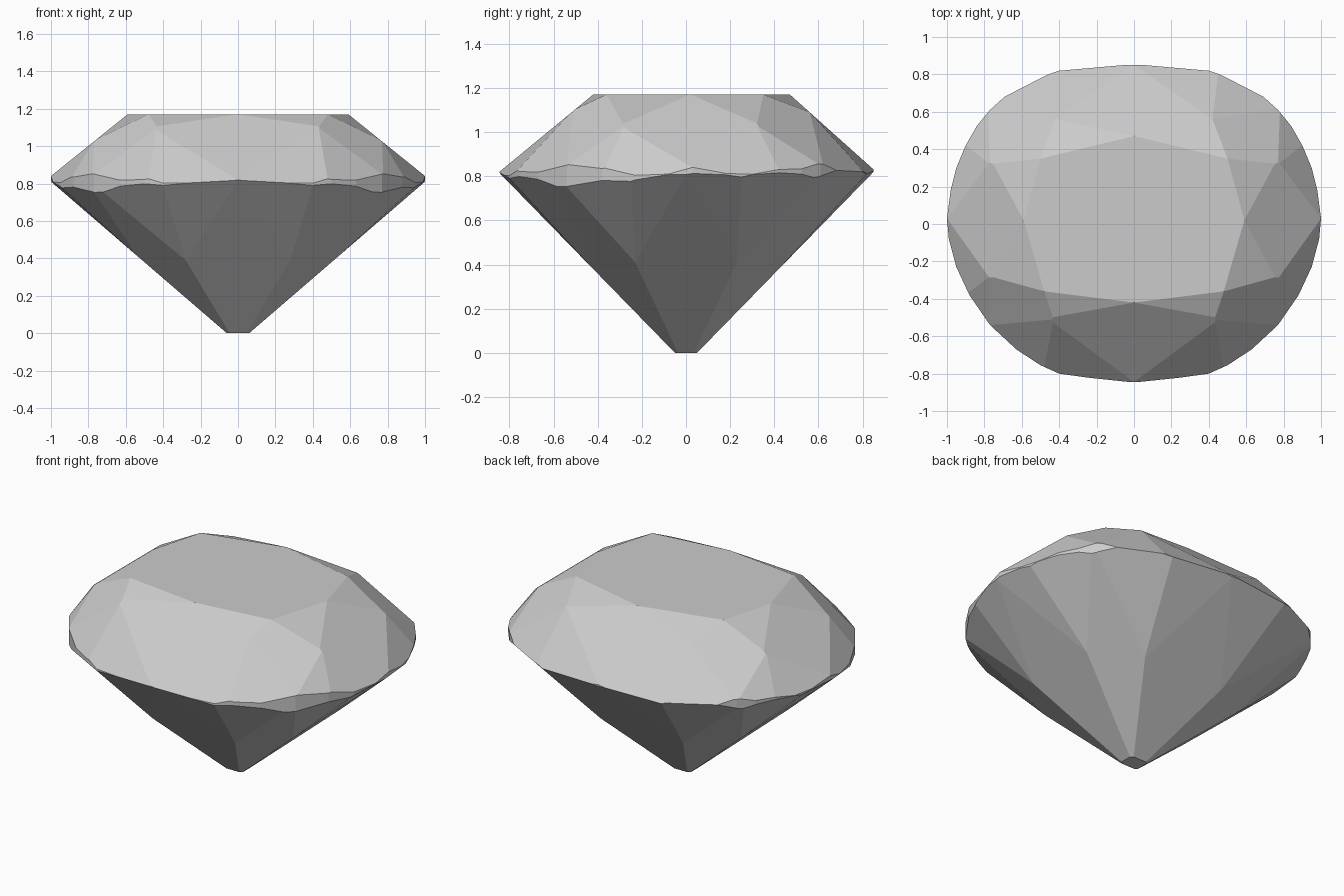
import bpy
import bmesh
from mathutils import Vector

if "Cube" in bpy.data.objects:
    bpy.data.objects.remove(bpy.data.objects["Cube"], do_unlink=True)

HEIGHT = 1.17
INSIDE = Vector((0, 0, 0.8))
X_AXIS = Vector((1, 0, 0))
Y_AXIS = Vector((0, 1, 0))

bm = bmesh.new()
bmesh.ops.create_cube(bm, size=4)


def slice_off(point, normal):
    """Grind one flat facet, keeping the side that holds the stone's middle."""
    normal = normal.normalized()
    if normal.dot(INSIDE - point) > 0:
        normal = -normal
    geometry = bm.verts[:] + bm.edges[:] + bm.faces[:]
    bmesh.ops.bisect_plane(bm, geom=geometry, dist=0.0001, plane_co=point,
                           plane_no=normal, clear_outer=True)
    open_edges = [edge for edge in bm.edges if edge.is_boundary]
    if open_edges:
        bmesh.ops.holes_fill(bm, edges=open_edges, sides=0)


def facet(a, b, c):
    slice_off(a, (b - a).cross(c - a))


def mirrored_facet(*corners, both_ends=False):
    """Repeat a facet left and right, and front and back if asked."""
    for sx in (1, -1):
        for sy in ((1, -1) if both_ends else (1,)):
            facet(*[Vector((p.x * sx, p.y * sy, p.z)) for p in corners])


# Flat table on top and small flat culet below
slice_off(Vector((0, 0, HEIGHT)), Vector((0, 0, 1)))
slice_off(Vector((0, 0, 0)), Vector((0, 0, -1)))

# Girdle: cushion outline, walked from the back round to the front
outline = [(0.14, 0.85), (0.4, 0.82), (0.53, 0.775), (0.67, 0.7),
           (0.77, 0.61), (0.84, 0.525), (0.9, 0.42), (0.95, 0.3),
           (0.98, 0.18), (1, 0.03), (0.99, -0.08), (0.95, -0.23),
           (0.88, -0.38), (0.77, -0.54), (0.63, -0.67), (0.5, -0.755),
           (0.4, -0.8), (0.08, -0.845)]
slice_off(Vector((0, 0.85, 0)), Y_AXIS)
slice_off(Vector((0, -0.845, 0)), Y_AXIS)
for start, end in zip(outline, outline[1:]):
    a = Vector((*start, 0))
    b = Vector((*end, 0))
    mirrored_facet(a, b, a + Vector((0, 0, 1)))

# Crown: side main facets
table_side = Vector((0.59, 0.02, HEIGHT))
side_tip = Vector((1, 0.03, 0.84))
mirrored_facet(table_side, side_tip, side_tip + Y_AXIS)


def crown_end(table_mid, table_corner, end_star, side_star, mid_tip,
              end_joint, corner_tip, side_joint):
    """Cut the crown facets of the front or the back half."""
    facet(table_mid, mid_tip, mid_tip + X_AXIS)
    # Star facets next to the table
    mirrored_facet(table_mid, table_corner, end_star)
    mirrored_facet(table_corner, table_side, side_star)
    # Corner main facet
    mirrored_facet(table_corner, end_star, side_star)
    # Upper girdle facets
    mirrored_facet(end_star, mid_tip, end_joint)
    mirrored_facet(end_star, end_joint, corner_tip)
    mirrored_facet(side_star, corner_tip, side_joint)
    mirrored_facet(side_star, side_joint, side_tip)


crown_end(table_mid=Vector((0, -0.42, HEIGHT)),
          table_corner=Vector((0.48, -0.36, HEIGHT)),
          end_star=Vector((0.43, -0.51, 1.1)),
          side_star=Vector((0.77, -0.28, 1.03)),
          mid_tip=Vector((0, -0.845, 0.82)),
          end_joint=Vector((0.48, -0.765, 0.825)),
          corner_tip=Vector((0.77, -0.53, 0.86)),
          side_joint=Vector((0.89, -0.37, 0.83)))
crown_end(table_mid=Vector((0, 0.47, HEIGHT)),
          table_corner=Vector((0.5, 0.35, HEIGHT)),
          end_star=Vector((0.42, 0.56, 1.09)),
          side_star=Vector((0.77, 0.32, 1.03)),
          mid_tip=Vector((0, 0.85, 0.83)),
          end_joint=Vector((0.45, 0.8, 0.825)),
          corner_tip=Vector((0.77, 0.61, 0.86)),
          side_joint=Vector((0.9, 0.42, 0.83)))

# Pavilion: main facets running down to the culet
end_tip = Vector((0, -0.845, 0.815))
end_break = Vector((0.28, -0.43, 0.39))
side_low_tip = Vector((1, 0, 0.81))
side_break = Vector((0.536, -0.23, 0.41))
low_corner = Vector((0.75, -0.56, 0.745))
for sign in (1, -1):
    tip = Vector((0, end_tip.y * sign, end_tip.z))
    facet(tip, Vector((0, -0.05 * sign, 0)), tip + X_AXIS)
mirrored_facet(side_low_tip, Vector((0.06, 0, 0)), side_low_tip + Y_AXIS)
mirrored_facet(end_break, side_break, Vector((0.05, -0.045, 0)), both_ends=True)

# Pavilion: lower girdle facets
end_low_joint = Vector((0.4, -0.8, 0.79))
side_low_joint = Vector((0.95, -0.25, 0.785))
mirrored_facet(end_tip, end_break, end_low_joint, both_ends=True)
mirrored_facet(end_break, end_low_joint, low_corner, both_ends=True)
mirrored_facet(side_break, low_corner, side_low_joint, both_ends=True)
mirrored_facet(side_break, side_low_joint, side_low_tip, both_ends=True)

# Finished stone with flat facets
bmesh.ops.recalc_face_normals(bm, faces=bm.faces[:])
mesh = bpy.data.meshes.new("cut_gemstone")
bm.to_mesh(mesh)
bm.free()
gem = bpy.data.objects.new("cut_gemstone", mesh)
bpy.context.collection.objects.link(gem)

# Plain pale grey material
colour = (0.6, 0.6, 0.6, 1)
grey = bpy.data.materials.new("pale_grey")
grey.use_nodes = True
grey.diffuse_color = colour
grey.node_tree.nodes["Principled BSDF"].inputs["Base Color"].default_value = colour
mesh.materials.append(grey)
